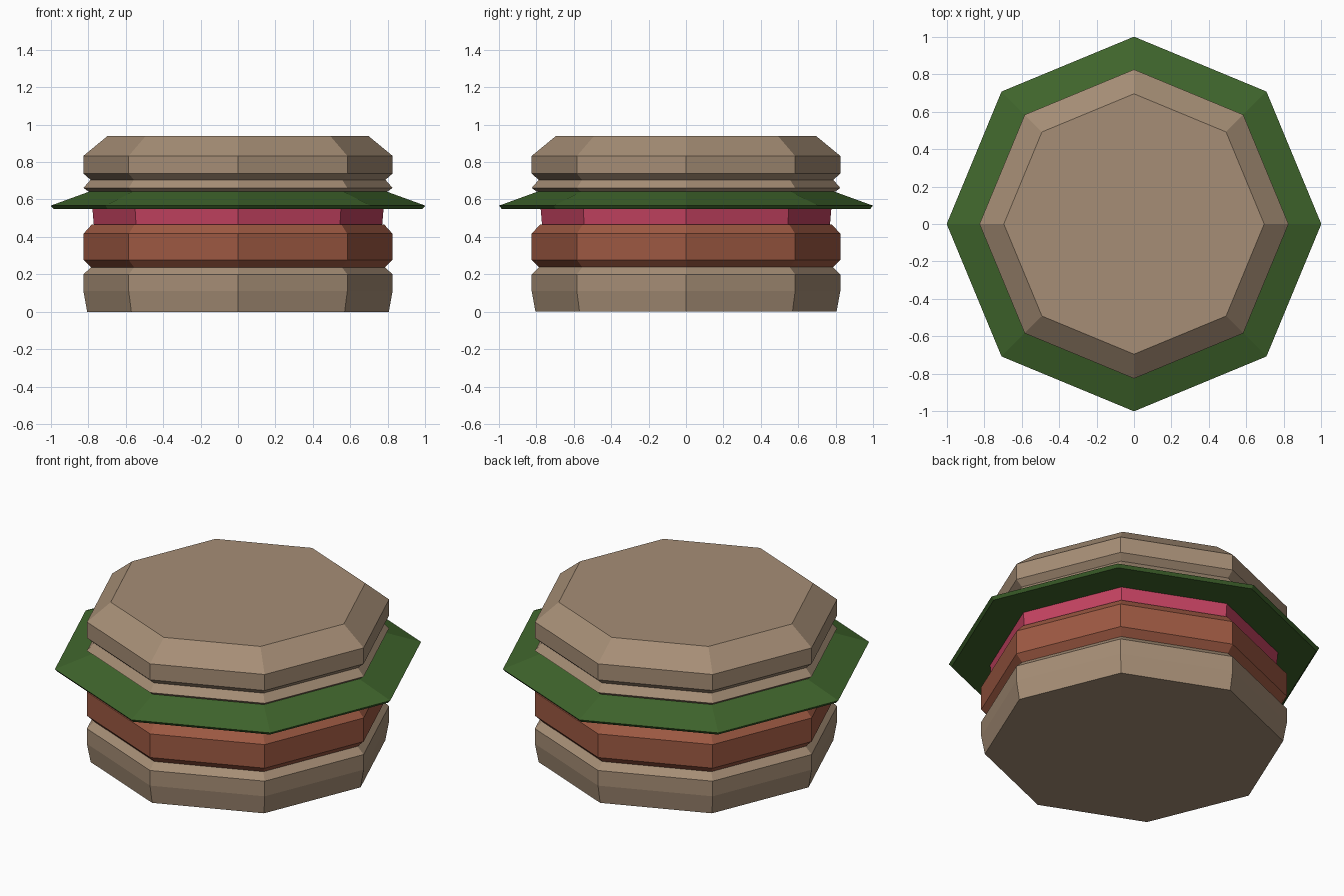
import bpy, bmesh
from math import cos, sin, tau

if "Cube" in bpy.data.objects:
    bpy.data.objects.remove(bpy.data.objects["Cube"])

SIDES = 8


def material(name, rgb):
    m = bpy.data.materials.new(name)
    m.diffuse_color = (*rgb, 1)
    m.use_nodes = True
    m.node_tree.nodes["Principled BSDF"].inputs["Base Color"].default_value = m.diffuse_color
    return m


def layer(name, profile, mat):
    """Closed eight-sided solid from (radius, height) pairs, bottom to top."""
    bm = bmesh.new()
    rings = [[bm.verts.new((r * cos(tau * i / SIDES), r * sin(tau * i / SIDES), z))
              for i in range(SIDES)] for r, z in profile]
    for low, high in zip(rings, rings[1:]):
        for i in range(SIDES):
            j = (i + 1) % SIDES
            bm.faces.new((low[i], low[j], high[j], high[i]))
    bm.faces.new(rings[0][::-1])
    bm.faces.new(rings[-1])
    mesh = bpy.data.meshes.new(name)
    bm.to_mesh(mesh)
    bm.free()
    mesh.materials.append(mat)
    obj = bpy.data.objects.new(name, mesh)
    bpy.context.collection.objects.link(obj)
    return obj


bread = material("bread", (0.38, 0.27, 0.18))
meat = material("meat", (0.34, 0.10, 0.055))
red = material("tomato_red", (0.55, 0.055, 0.12))
green = material("leaf_green", (0.05, 0.13, 0.025))

# Lower bun and patty
layer("bottom_bun", [(0.805, 0), (0.825, 0.11), (0.825, 0.20), (0.785, 0.238)], bread)
layer("patty", [(0.785, 0.238), (0.825, 0.277), (0.825, 0.417), (0.78, 0.467)], meat)

# Tomato slice and wide sloping lettuce leaf
layer("tomato", [(0.77, 0.467), (0.777, 0.55)], red)
layer("lettuce", [(0.985, 0.55), (1.0, 0.567), (0.785, 0.645)], green)

# Upper bun: thin lower lip, groove, and bevelled crown
layer("top_bun", [(0.80, 0.643), (0.825, 0.662), (0.787, 0.705), (0.825, 0.738),
                  (0.825, 0.833), (0.695, 0.94)], bread)
